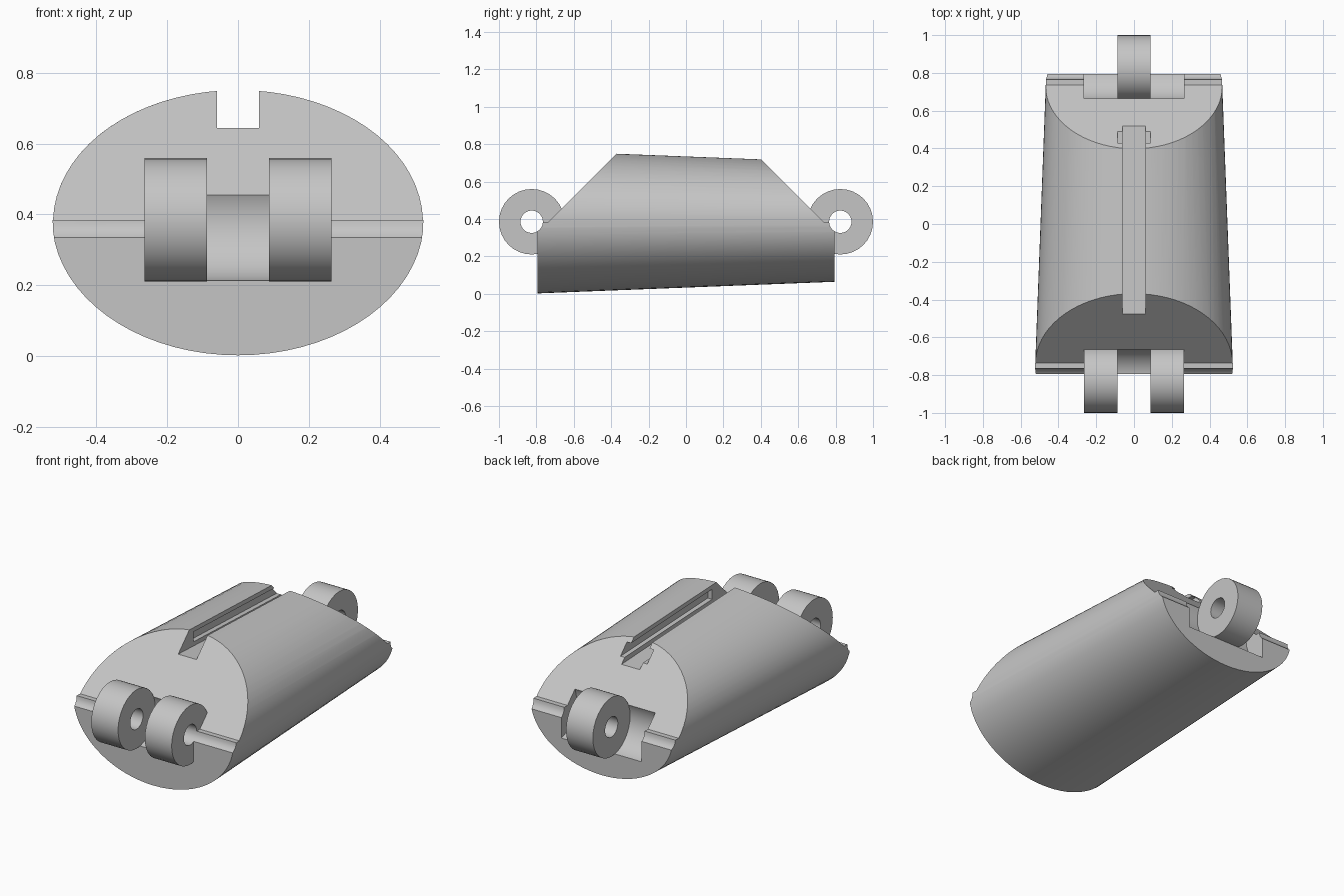
import bpy, bmesh, math

if "Cube" in bpy.data.objects:
    bpy.data.objects.remove(bpy.data.objects["Cube"])

grey = bpy.data.materials.new("light_grey")
grey.use_nodes = True
grey.diffuse_color = (0.56, 0.56, 0.56, 1)
grey.node_tree.nodes["Principled BSDF"].inputs["Base Color"].default_value = grey.diffuse_color

AXIS_Y, AXIS_Z = 0.825, 0.385      # hinge pin position
LUG_R, PIN_R = 0.175, 0.06
INNER, OUTER = 0.088, 0.264        # lug edges across the width


def loft(name, ring_a, ring_b):
    """Closed solid between two matching rings of points."""
    bm = bmesh.new()
    a = [bm.verts.new(p) for p in ring_a]
    b = [bm.verts.new(p) for p in ring_b]
    bm.faces.new(a)
    bm.faces.new(b[::-1])
    for i in range(len(a)):
        j = (i + 1) % len(a)
        bm.faces.new((a[j], a[i], b[i], b[j]))
    bmesh.ops.recalc_face_normals(bm, faces=bm.faces)
    mesh = bpy.data.meshes.new(name)
    bm.to_mesh(mesh)
    bm.free()
    mesh.materials.append(grey)
    obj = bpy.data.objects.new(name, mesh)
    bpy.context.collection.objects.link(obj)
    return obj


def prism(name, profile, x0, x1):
    """Side profile of (y, z) points extruded across x."""
    return loft(name, [(x0, y, z) for y, z in profile], [(x1, y, z) for y, z in profile])


def circle(y, z, r, n):
    return [(y + r * math.cos(math.tau * i / n), z + r * math.sin(math.tau * i / n))
            for i in range(n)]


def ellipse(y, rx, rz, n=72):
    return [(rx * math.cos(math.tau * i / n), y, AXIS_Z + rz * math.sin(math.tau * i / n))
            for i in range(n)]


def combine(target, tool, operation):
    mod = target.modifiers.new(operation, "BOOLEAN")
    mod.operation, mod.solver, mod.object = operation, "EXACT", tool
    bpy.context.view_layer.objects.active = target
    bpy.ops.object.modifier_apply(modifier=mod.name)
    bpy.data.objects.remove(tool)


# Tapered oval body
body = loft("hinged_link_body", ellipse(-0.793, 0.525, 0.383), ellipse(0.793, 0.465, 0.321))

# Sloping ends above the hinge line
for s in (-1, 1):
    slope = [(s * 0.735, AXIS_Z), (s * 0.22, 0.9), (s * 1.2, 0.9), (s * 1.2, AXIS_Z)]
    combine(body, prism("end_slope", slope, -1, 1), "DIFFERENCE")

# Round clearance pockets, then lugs, then pin holes
front, back = circle(-AXIS_Y, AXIS_Z, LUG_R, 32), circle(AXIS_Y, AXIS_Z, LUG_R, 32)
combine(body, prism("front_pocket", front, -INNER, INNER), "DIFFERENCE")
for s in (-1, 1):
    combine(body, prism("back_pocket", back, s * INNER, s * OUTER), "DIFFERENCE")
    combine(body, prism("front_lug", front, s * INNER, s * OUTER), "UNION")
combine(body, prism("back_lug", back, -INNER, INNER), "UNION")
for s in (-1, 1):
    combine(body, prism("pin_hole", circle(s * AXIS_Y, AXIS_Z, PIN_R, 24), -1, 1), "DIFFERENCE")

# Top slot with side grooves that open at the back
slot = [(-0.6, 0.65), (0.7, 0.593), (0.7, 0.9), (-0.6, 0.9)]
combine(body, prism("top_slot", slot, -0.06, 0.06), "DIFFERENCE")
groove = [(-0.33, 0.663), (0.7, 0.622), (0.7, 0.681), (-0.33, 0.722)]
combine(body, prism("slot_groove", groove, -INNER, INNER), "DIFFERENCE")

# Smooth curved walls with sharp cut edges
bpy.ops.object.select_all(action="DESELECT")
body.select_set(True)
bpy.context.view_layer.objects.active = body
bpy.ops.object.shade_smooth_by_angle(angle=math.radians(25))
